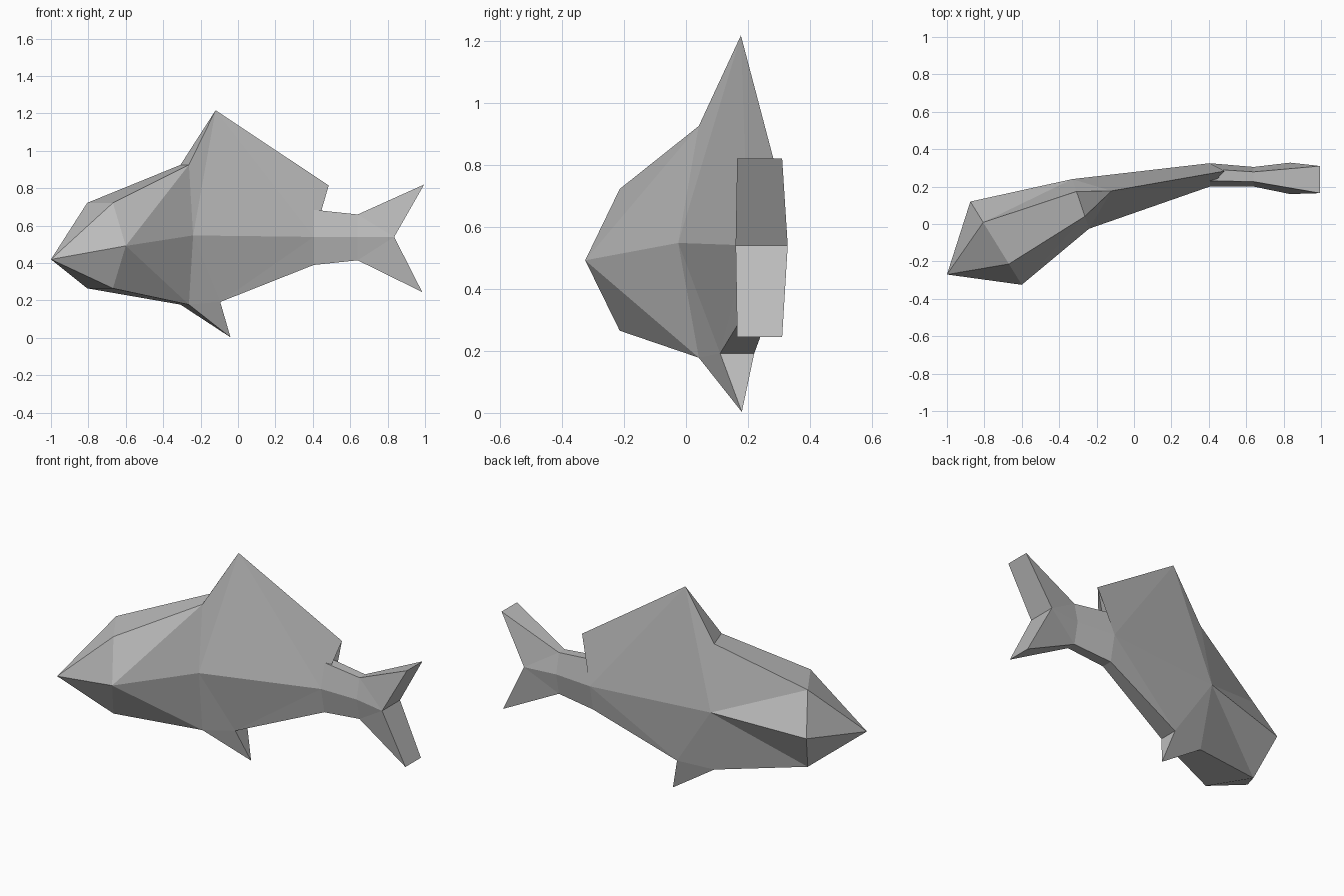
import bpy
import bmesh
from mathutils import Vector

cube = bpy.data.objects.get("Cube")
if cube:
    bpy.data.objects.remove(cube)

# One plain grey for the whole fish
grey = bpy.data.materials.new("plain grey")
grey.use_nodes = True
colour = (0.5, 0.5, 0.5, 1)
grey.diffuse_color = colour
grey.node_tree.nodes["Principled BSDF"].inputs["Base Color"].default_value = colour

bm = bmesh.new()


def point(x, y, z):
    return bm.verts.new((x, y, z))


def faces(*groups):
    for group in groups:
        bm.faces.new(group)


def section(right, left, low, mid, high):
    """Six-sided body section: returns middle, top and bottom points for each side."""
    right, left = Vector(right), Vector(left)
    sides = {}
    for side, outer, inner in (("right", right, left), ("left", left, right)):
        edge = outer.lerp(inner, 0.25)
        sides[side] = (point(*outer, mid), point(*edge, high), point(*edge, low))
    return sides


# Body sections from the head to the tail root
snout = point(-1, -0.27, 0.42)
cheek = section((-0.6, -0.325), (-0.875, 0.12), 0.265, 0.492, 0.722)
chest = section((-0.24, -0.025), (-0.33, 0.24), 0.178, 0.548, 0.925)
loin = section((0.405, 0.2), (0.405, 0.325), 0.39, 0.54, 0.685)
root = section((0.64, 0.2), (0.64, 0.305), 0.415, 0.54, 0.66)

# Fin points
dorsal_peak = point(-0.12, 0.177, 1.217)
dorsal_end = point(0.485, 0.283, 0.815)
belly_tip = point(-0.04, 0.18, 0.003)
belly_rear = {"right": point(-0.095, 0.11, 0.192), "left": point(-0.095, 0.22, 0.192)}
tail_notch = {"right": point(0.835, 0.16, 0.54), "left": point(0.835, 0.328, 0.54)}
tail_high = {"right": point(0.995, 0.165, 0.82), "left": point(0.995, 0.31, 0.82)}
tail_low = {"right": point(0.985, 0.165, 0.245), "left": point(0.985, 0.31, 0.245)}

for side in ("right", "left"):
    m1, t1, b1 = cheek[side]
    m2, t2, b2 = chest[side]
    m3, t3, b3 = loin[side]
    m4, t4, b4 = root[side]
    rear = belly_rear[side]
    notch = tail_notch[side]
    # Head
    faces((snout, m1, t1), (snout, m1, b1))
    # Shoulder, creased differently on the outer and inner side of the bend
    for a, b in ((t1, t2), (b1, b2)):
        if side == "right":
            faces((m1, a, b), (m1, b, m2))
        else:
            faces((m1, a, m2), (a, b, m2))
    # Flank running up into the dorsal fin
    faces((m2, t2, dorsal_peak), (m2, dorsal_peak, m3),
          (dorsal_peak, dorsal_end, m3), (dorsal_end, t3, m3))
    # Flank running down into the belly fin
    faces((m2, b2, rear), (b2, belly_tip, rear), (m2, rear, m3), (rear, b3, m3))
    # Tail root and tail fin
    faces((m3, t3, t4, m4), (m3, b3, b4, m4))
    for edge, tip in ((t4, tail_high[side]), (b4, tail_low[side])):
        faces((m4, edge, notch), (edge, tip, notch))


def strip(a, b):
    """Closes the gap between matching right and left points."""
    faces((a["right"], b["right"], b["left"], a["left"]))


def pick(ring, index):
    return {side: ring[side][index] for side in ring}


# Back and belly strips
for index, tail_tip in ((1, tail_high), (2, tail_low)):
    c1, c2, c3, c4 = (pick(r, index) for r in (cheek, chest, loin, root))
    faces((snout, c1["right"], c1["left"]))
    strip(c1, c2)
    strip(c3, c4)
    strip(c4, tail_tip)
    strip(tail_tip, tail_notch)
    if index == 1:
        faces((c2["right"], c2["left"], dorsal_peak), (c3["right"], c3["left"], dorsal_end))
    else:
        faces((c2["right"], c2["left"], belly_tip),
              (belly_rear["right"], belly_rear["left"], belly_tip))
        strip(belly_rear, c3)

bmesh.ops.recalc_face_normals(bm, faces=bm.faces[:])
mesh = bpy.data.meshes.new("fish_body")
bm.to_mesh(mesh)
bm.free()
mesh.materials.append(grey)
fish = bpy.data.objects.new("fish_body", mesh)
bpy.context.collection.objects.link(fish)
